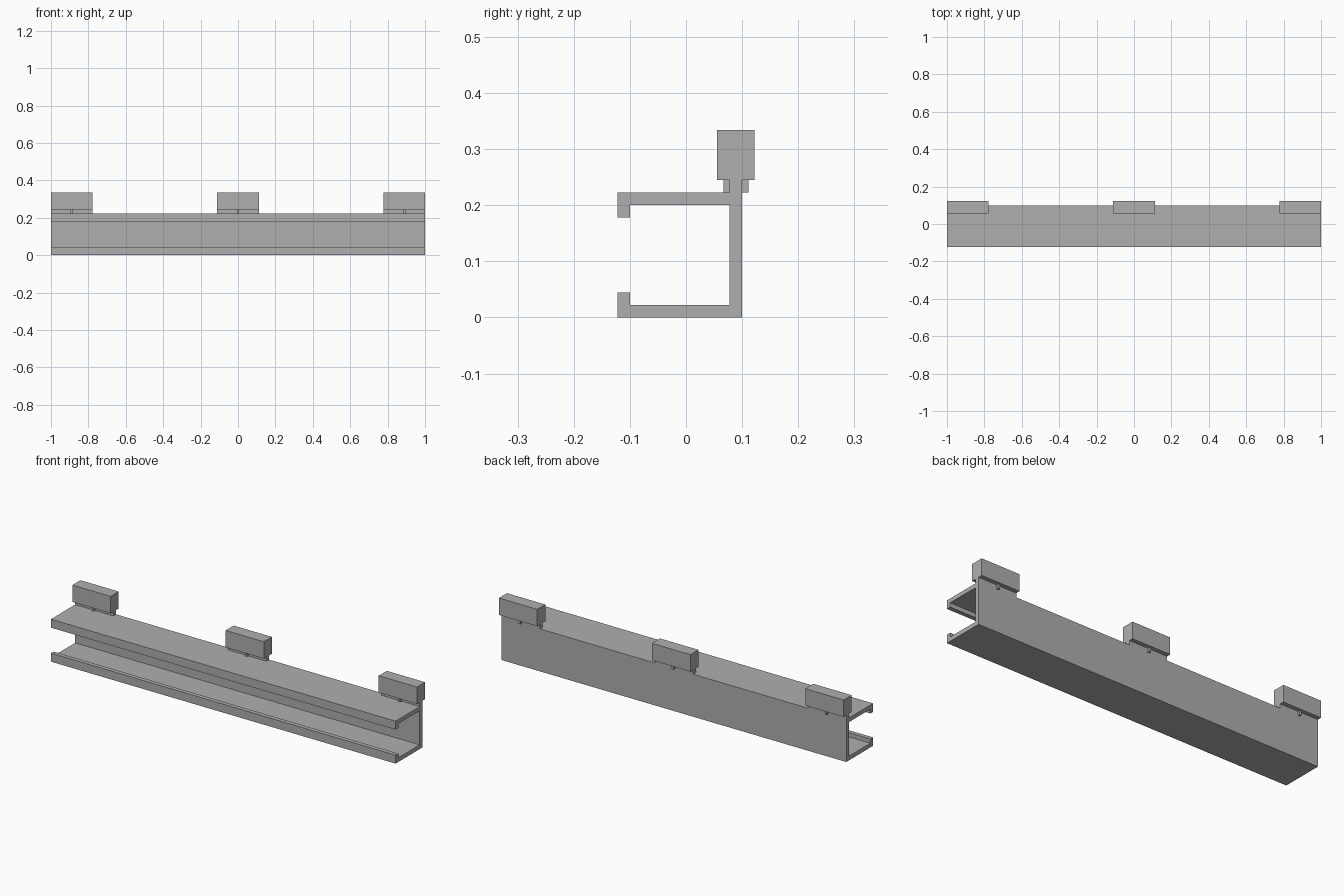
import bpy
import bmesh

cube = bpy.data.objects.get("Cube")
if cube:
    bpy.data.objects.remove(cube, do_unlink=True)

GREY = (0.43, 0.43, 0.43, 1)
metal = bpy.data.materials.new("plain grey")
metal.use_nodes = True
metal.diffuse_color = GREY
metal.node_tree.nodes["Principled BSDF"].inputs["Base Color"].default_value = GREY


def extrude_profile(name, points, x0, x1):
    """Extrude a closed (y, z) outline from x0 to x1."""
    bm = bmesh.new()
    face = bm.faces.new([bm.verts.new((x0, y, z)) for y, z in points])
    result = bmesh.ops.extrude_face_region(bm, geom=[face])
    moved = [v for v in result["geom"] if isinstance(v, bmesh.types.BMVert)]
    bmesh.ops.translate(bm, verts=moved, vec=(x1 - x0, 0, 0))
    bmesh.ops.recalc_face_normals(bm, faces=bm.faces)
    mesh = bpy.data.meshes.new(name)
    bm.to_mesh(mesh)
    bm.free()
    mesh.materials.append(metal)
    obj = bpy.data.objects.new(name, mesh)
    bpy.context.collection.objects.link(obj)
    return obj


def box(name, x, width, y0, y1, z0, z1):
    outline = [(y0, z0), (y1, z0), (y1, z1), (y0, z1)]
    return extrude_profile(name, outline, x - width / 2, x + width / 2)


T = 0.0222                      # wall thickness
FRONT, BACK, TOP = -0.1222, 0.1, 0.2228
LIP = 2 * T                     # height of the turned-in lips

# Lipped channel, open to the front
channel = [
    (FRONT, 0), (BACK, 0), (BACK, TOP), (FRONT, TOP),
    (FRONT, TOP - LIP), (FRONT + T, TOP - LIP), (FRONT + T, TOP - T),
    (BACK - T, TOP - T), (BACK - T, T), (FRONT + T, T),
    (FRONT + T, LIP), (FRONT, LIP),
]
extrude_profile("channel_rail", channel, -1, 1)

# Three clamps: upright tab, cross pin and block on top
WIDTH = 0.2222
for side, x in (("right", WIDTH / 2 - 1), ("middle", 0), ("left", 1 - WIDTH / 2)):
    box(side + "_tab", x, WIDTH, BACK - T, BACK, TOP, TOP + T)
    box(side + "_pin", x, T / 2, BACK - 1.5 * T, BACK + T / 2, TOP, TOP + T)
    box(side + "_block", x, WIDTH, BACK - 2 * T, BACK + T, TOP + T, TOP + 5 * T)
